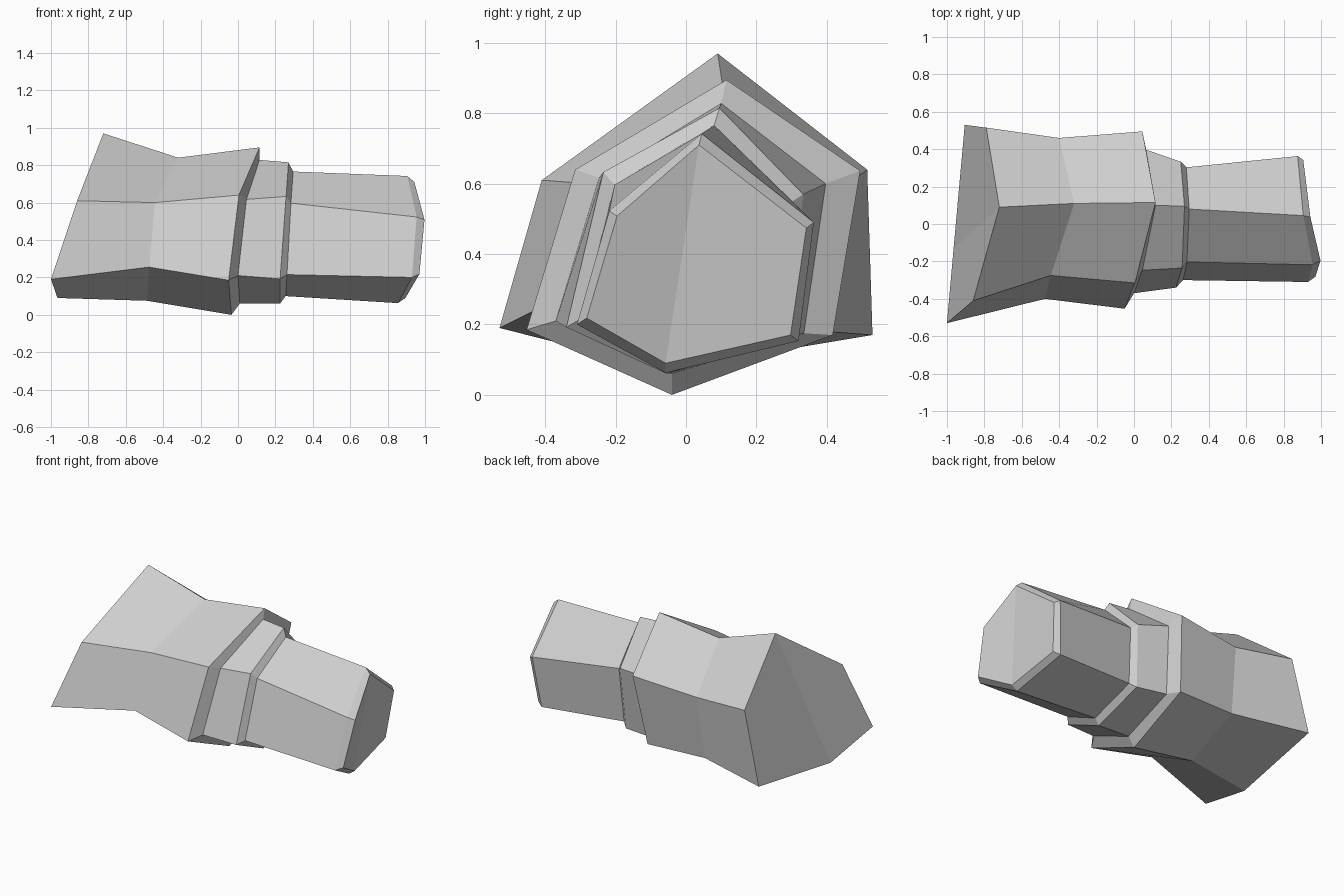
import bpy
import bmesh

# One matte grey for the whole piece
grey = bpy.data.materials.new("stone_grey")
grey.diffuse_color = (0.62, 0.62, 0.62, 1)

# Irregular six-sided cross-sections along x.
# Corner order: top, back upper, back lower, bottom, front lower, front upper
flared_end = [(-.72, .09, .97), (-.79, .515, .64), (-.905, .53, .17),
              (-.965, -.135, .09), (-1, -.53, .19), (-.86, -.41, .61)]
waist = [(-.32, .11, .84), (-.40, .46, .60), (-.42, .40, .18),
         (-.485, -.04, .075), (-.475, -.40, .255), (-.445, -.275, .60)]
shoulder = [(.115, .115, .895), (.045, .495, .637), (-.01, .417, .17),
            (-.035, -.04, 0), (-.05, -.453, .185), (.005, -.315, .64)]
collar_start = [(.115, .10, .828), (.065, .397, .60), (.03, .335, .175),
                (.01, -.04, .06), (0, -.37, .21), (.045, -.247, .617)]
collar_end = [(.27, .095, .815), (.25, .333, .57), (.23, .30, .165),
              (.225, -.055, .06), (.225, -.34, .192), (.257, -.235, .633)]
neck_start = [(.295, .08, .766), (.28, .303, .55), (.265, .27, .19),
              (.255, -.055, .10), (.262, -.30, .215), (.283, -.203, .597)]
neck_rim = [(.905, .045, .742), (.875, .363, .49), (.835, .32, .153),
            (.855, -.058, .0625), (.93, -.31, .20), (.955, -.218, .523)]
neck_tip = [(.943, .037, .71), (.905, .342, .474), (.875, .297, .17),
            (.895, -.058, .09), (.97, -.282, .218), (.997, -.196, .508)]

sections = [flared_end, waist, shoulder, collar_start,
            collar_end, neck_start, neck_rim, neck_tip]

bm = bmesh.new()
rings = [[bm.verts.new(p) for p in s] for s in sections]

# Side walls between neighbouring sections
for a, b in zip(rings, rings[1:]):
    for i in range(6):
        j = (i + 1) % 6
        bm.faces.new((a[i], a[j], b[j], b[i]))

# End caps, each folded along the line from top to bottom corner
for ring in (rings[0], rings[-1]):
    bm.faces.new(ring[:4])
    bm.faces.new(ring[3:] + ring[:1])

bmesh.ops.recalc_face_normals(bm, faces=bm.faces)
mesh = bpy.data.meshes.new("faceted_stub")
bm.to_mesh(mesh)
bm.free()
mesh.materials.append(grey)
bpy.context.collection.objects.link(bpy.data.objects.new("faceted_stub", mesh))
